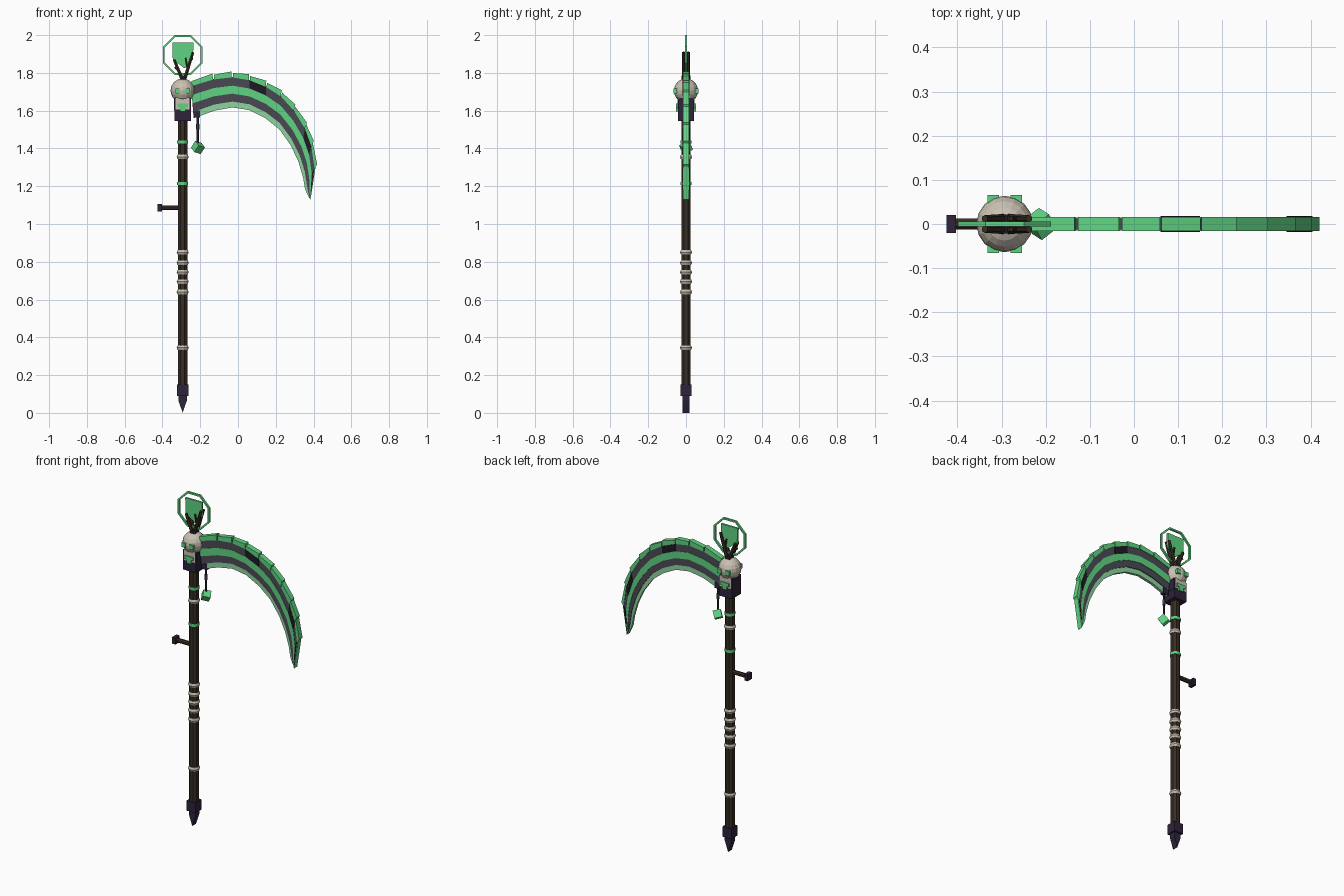
import bpy, bmesh, math
from mathutils import Vector, Matrix

if "Cube" in bpy.data.objects:
    bpy.data.objects.remove(bpy.data.objects["Cube"])

def mat(name, r, g, b):
    m = bpy.data.materials.new(name)
    lin = [((c / 255 + 0.055) / 1.055) ** 2.4 for c in (r, g, b)]
    m.diffuse_color = (*lin, 1)
    m.use_nodes = True
    m.node_tree.nodes["Principled BSDF"].inputs["Base Color"].default_value = m.diffuse_color
    return m

GREEN = mat("spirit green", 96, 212, 130)
PALE = mat("pale edge green", 142, 212, 160)
STEEL = mat("dark steel", 74, 73, 84)
WOOD = mat("dark wood", 56, 46, 35)
PURPLE = mat("dark purple", 46, 35, 60)
BONE = mat("bone", 202, 194, 178)
BLACK = mat("black iron", 30, 26, 36)
CX = -0.293  # staff axis

def finish(name, bm, material):
    bmesh.ops.recalc_face_normals(bm, faces=bm.faces)
    me = bpy.data.meshes.new(name)
    bm.to_mesh(me)
    bm.free()
    me.materials.append(material)
    ob = bpy.data.objects.new(name, me)
    bpy.context.collection.objects.link(ob)
    return ob

def box(name, x, y, z, material, rot=None):
    """Box from (min, max) pairs."""
    bm = bmesh.new()
    bmesh.ops.create_cube(bm, size=1)
    c = Vector((sum(x) / 2, sum(y) / 2, sum(z) / 2))
    s = Matrix.Diagonal((x[1] - x[0], y[1] - y[0], z[1] - z[0], 1))
    bm.transform(Matrix.Translation(c) @ (rot or Matrix()) @ s)
    return finish(name, bm, material)

def rod(name, a, b, r1, r2, material, sides=8):
    a, b = Vector(a), Vector(b)
    d = b - a
    bm = bmesh.new()
    bmesh.ops.create_cone(bm, cap_ends=True, segments=sides, radius1=r1, radius2=r2, depth=d.length)
    turn = d.to_track_quat('Z', 'Y').to_matrix().to_4x4()
    bm.transform(Matrix.Translation((a + b) / 2) @ turn @ Matrix.Rotation(math.pi / sides, 4, 'Z'))
    return finish(name, bm, material)

def plates(name, polys, half, material):
    """Flat xz polygons thickened along y."""
    bm = bmesh.new()
    for poly in polys:
        f = [bm.verts.new((p[0], -half, p[1])) for p in poly]
        k = [bm.verts.new((p[0], half, p[1])) for p in poly]
        bm.faces.new(f)
        bm.faces.new(k[::-1])
        n = len(poly)
        for i in range(n):
            j = (i + 1) % n
            bm.faces.new((f[i], k[i], k[j], f[j]))
    return finish(name, bm, material)

# Shaft with bone rings and glowing bands
rod("shaft", (CX, 0, 0.13), (CX, 0, 1.57), 0.027, 0.027, WOOD)
for z in (0.345, 0.64, 0.695, 0.745, 0.795, 0.85, 1.355):
    for s in (-1, 1):
        rod("bone_ring", (CX, 0, z), (CX, 0, z + s * 0.012), 0.033, 0.028, BONE, 12)
for z in (1.215, 1.435):
    rod("glow_band", (CX, 0, z - 0.008), (CX, 0, z + 0.008), 0.03, 0.03, GREEN, 12)

# Foot block and wedge spike
box("foot_block", (CX - 0.03, CX + 0.03), (-0.03, 0.03), (0.09, 0.15), PURPLE)
plates("foot_spike", [[(CX - 0.022, 0.10), (CX - 0.022, 0.065), (CX, 0.0),
                       (CX + 0.022, 0.065), (CX + 0.022, 0.10)]], 0.018, PURPLE)

# Side grip
rod("grip_bar", (-0.41, 0, 1.085), (CX, 0, 1.085), 0.013, 0.013, WOOD)
box("grip_end", (-0.425, -0.403), (-0.02, 0.02), (1.065, 1.105), PURPLE)

# Collar and cheek plates
box("collar", (CX - 0.043, CX + 0.043), (-0.043, 0.043), (1.545, 1.61), PURPLE)
for s in (-1, 1):
    x = CX + s * 0.041
    box("cheek_plate", (x - 0.004, x + 0.004), (-0.042, 0.042), (1.60, 1.665), PURPLE)

# Skull, jaw, and a face on front and back
bm = bmesh.new()
bmesh.ops.create_uvsphere(bm, u_segments=16, v_segments=10, radius=0.064)
bm.transform(Matrix.Translation((CX, 0, 1.706)))
finish("skull", bm, BONE)
box("jaw", (CX - 0.037, CX + 0.037), (-0.045, 0.045), (1.605, 1.67), BONE)
for s in (-1, 1):
    for e in (-1, 1):
        x = CX + e * 0.026
        box("eye", (x - 0.013, x + 0.013), sorted((s * 0.045, s * 0.066)), (1.691, 1.717), GREEN)
    ys = sorted((s * 0.04, s * 0.052))
    box("mouth", (CX - 0.028, CX + 0.028), ys, (1.617, 1.637), GREEN)
    box("mouth_drip", (CX - 0.015, CX + 0.015), ys, (1.595, 1.617), GREEN)

# Antlers
box("antler_base", (CX - 0.012, CX + 0.012), (-0.021, 0.021), (1.755, 1.785), BLACK)
for y in (-0.012, 0.012):
    rod("left_antler", (CX, y, 1.76), (-0.338, y, 1.87), 0.011, 0.008, WOOD, 6)
    rod("right_antler", (CX + 0.008, y, 1.76), (-0.238, y, 1.91), 0.011, 0.008, WOOD, 6)
    rod("left_tine", (-0.312, y, 1.81), (-0.335, y, 1.83), 0.007, 0.005, WOOD, 6)
    rod("right_tine", (-0.268, y, 1.83), (-0.278, y, 1.88), 0.007, 0.005, WOOD, 6)

# Octagonal halo and the spirit plate inside it
def octagon(r):
    return [(CX + r * math.cos(math.radians(22.5 + 45 * i)),
             1.895 + r * math.sin(math.radians(22.5 + 45 * i))) for i in range(8)]
o, n = octagon(0.1137), octagon(0.103)
plates("halo", [[o[i], o[(i + 1) % 8], n[(i + 1) % 8], n[i]] for i in range(8)], 0.006, GREEN)
plates("spirit_plate", [[(-0.348, 1.96), (-0.236, 1.96), (-0.238, 1.87), (-0.255, 1.865),
                         (-0.258, 1.835), (-0.285, 1.825), (-0.31, 1.845), (-0.345, 1.865)]],
       0.006, GREEN)

# Curved blade: layered bands between an outer and an inner edge
OUT = [(-0.25, 1.755), (-0.13, 1.79), (-0.03, 1.80), (0.06, 1.785), (0.15, 1.75), (0.23, 1.70),
       (0.30, 1.625), (0.36, 1.53), (0.395, 1.435), (0.412, 1.31), (0.395, 1.20), (0.384, 1.13)]
INN = [(-0.235, 1.56), (-0.125, 1.60), (-0.03, 1.617), (0.06, 1.603), (0.145, 1.56), (0.22, 1.50),
       (0.28, 1.415), (0.32, 1.33), (0.345, 1.245), (0.354, 1.19), (0.368, 1.155), (0.382, 1.13)]

def at(i, t):
    return Vector(OUT[i]).lerp(Vector(INN[i]), t)

def band(t0, t1, first=0, last=11):
    return [[at(i, t0), at(i + 1, t0), at(i + 1, t1), at(i, t1)] for i in range(first, last)]

plates("blade_outer_steel", band(0.12, 0.37), 0.013, STEEL)
plates("blade_core", band(0.37, 0.60), 0.015, GREEN)
plates("blade_inner_steel", band(0.60, 0.83), 0.012, STEEL)
plates("blade_cutting_edge", band(0.83, 1.0), 0.008, PALE)

# Rim scales, each flaring past the next one
rim = []
for i in range(11):
    a, b, c, d = at(i, 0), at(i + 1, 0), at(i + 1, 0.13), at(i, 0.13)
    along = (b - a).normalized()
    out = Vector((-along.y, along.x))
    g = 0.003 if i < 10 else 0
    rim.append([a + along * g, b + out * 0.008 * (i < 9) - along * g, c - along * g, d + along * g])
plates("rim_scales", rim, 0.016, GREEN)

# Dark clamps on the blade
for i in (3, 7, 9):
    plates("blade_clamp", band(0.13, 0.36, i, i + 1), 0.018, BLACK)

# Hanging charm
box("charm_knot", (-0.235, -0.20), (-0.012, 0.012), (1.565, 1.60), PURPLE)
rod("charm_cord", (-0.213, 0, 1.42), (-0.213, 0, 1.58), 0.006, 0.006, PURPLE, 6)
rod("charm_bead", (-0.213, 0, 1.50), (-0.213, 0, 1.53), 0.01, 0.01, STEEL, 6)
spin = Matrix.Rotation(0.5, 4, 'Z') @ Matrix.Rotation(0.6, 4, 'X') @ Matrix.Rotation(0.3, 4, 'Y')
box("charm_cube", (-0.234, -0.190), (-0.022, 0.022), (1.383, 1.427), GREEN, spin)
